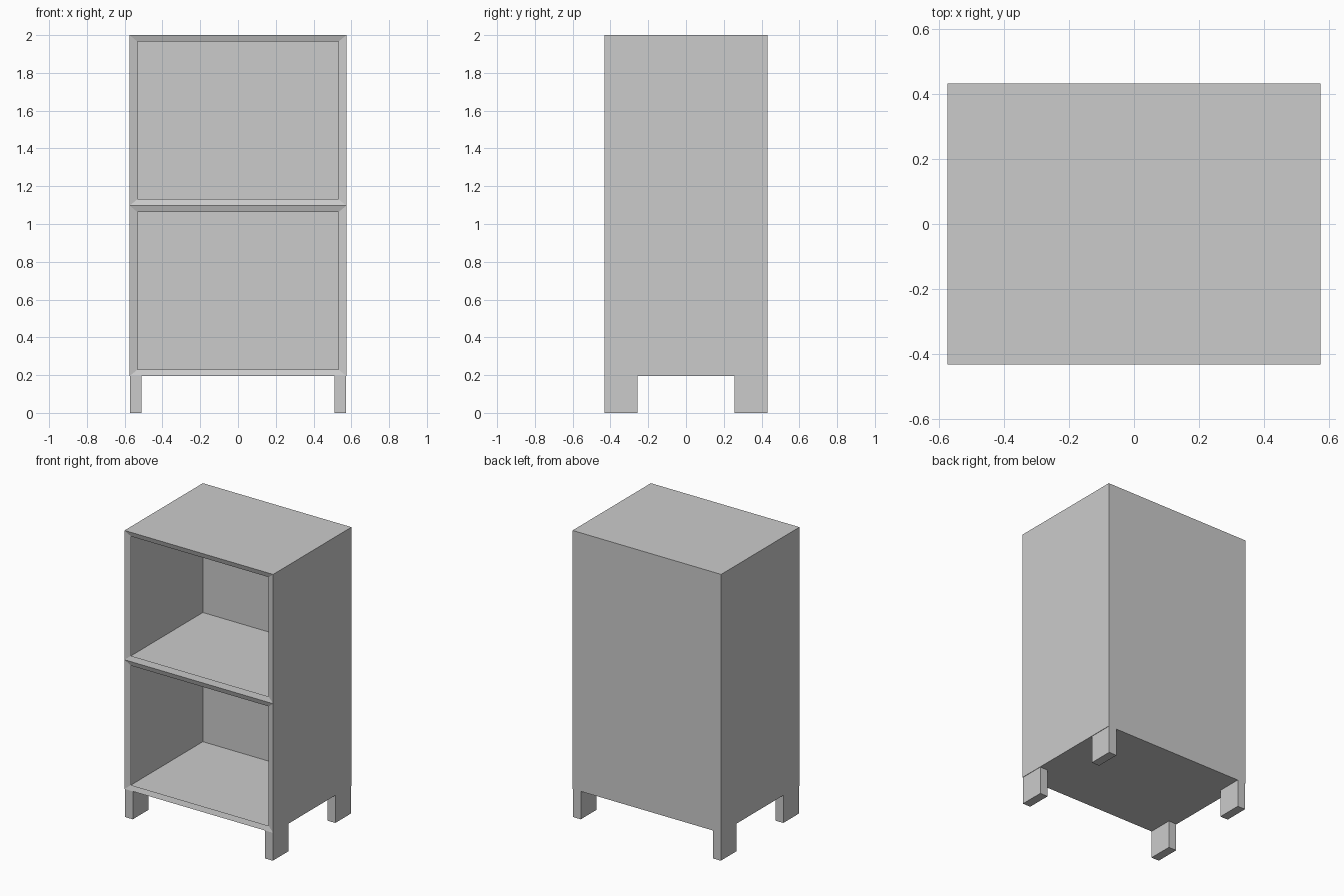
import bpy
import bmesh

if "Cube" in bpy.data.objects:
    bpy.data.objects.remove(bpy.data.objects["Cube"])

W, D = 0.574, 0.432                  # half width and half depth
FLOOR, SHELF, TOP = 0.195, 1.097, 2.0
LIP_X, LIP_Z, LIP_Y = 0.042, 0.034, 0.011   # front lip width, height, set-back


def add_object(name, bm):
    mesh = bpy.data.meshes.new(name)
    bm.to_mesh(mesh)
    bm.free()
    ob = bpy.data.objects.new(name, mesh)
    bpy.context.collection.objects.link(ob)
    return ob


def box_bmesh(x, y, z):
    """Axis-aligned box from (min, max) ranges."""
    bm = bmesh.new()
    bmesh.ops.create_cube(bm, size=1)
    for v in bm.verts:
        for i, (a, b) in enumerate((x, y, z)):
            v.co[i] = b if v.co[i] > 0 else a
    return bm


# Thin-walled cabinet, split at shelf height
bm = box_bmesh((-W, W), (-D, D), (FLOOR, TOP))
cut = bmesh.ops.bisect_plane(bm, geom=bm.verts[:] + bm.edges[:] + bm.faces[:],
                             plane_co=(0, 0, SHELF), plane_no=(0, 0, 1))
shelf_edges = [e for e in cut["geom_cut"] if isinstance(e, bmesh.types.BMEdge)]

# Front lip: a narrow frame folded slightly inward around each opening
bm.normal_update()
fronts = [f for f in bm.faces if f.normal.y < -0.9]
bmesh.ops.inset_individual(bm, faces=fronts, thickness=0.03)
for f in fronts:
    mid = f.calc_center_median()
    half_h = (SHELF - FLOOR) / 2 - LIP_Z
    for v in f.verts:
        v.co.x = (W - LIP_X) * (1 if v.co.x > 0 else -1)
        v.co.y = -D + LIP_Y
        v.co.z = mid.z + half_h * (1 if v.co.z > mid.z else -1)
bmesh.ops.delete(bm, geom=fronts, context='FACES_ONLY')

# Thin shelf
bmesh.ops.contextual_create(bm, geom=shelf_edges)
add_object("cabinet_body", bm)

# Four legs, mirrored to each corner
for yname, sy in (("front", -1), ("back", 1)):
    for xname, sx in (("left", -1), ("right", 1)):
        add_object(f"{yname}_{xname}_leg", box_bmesh(
            sorted((sx * 0.51, sx * 0.571)),
            sorted((sy * 0.258, sy * D)),
            (0, FLOOR)))
